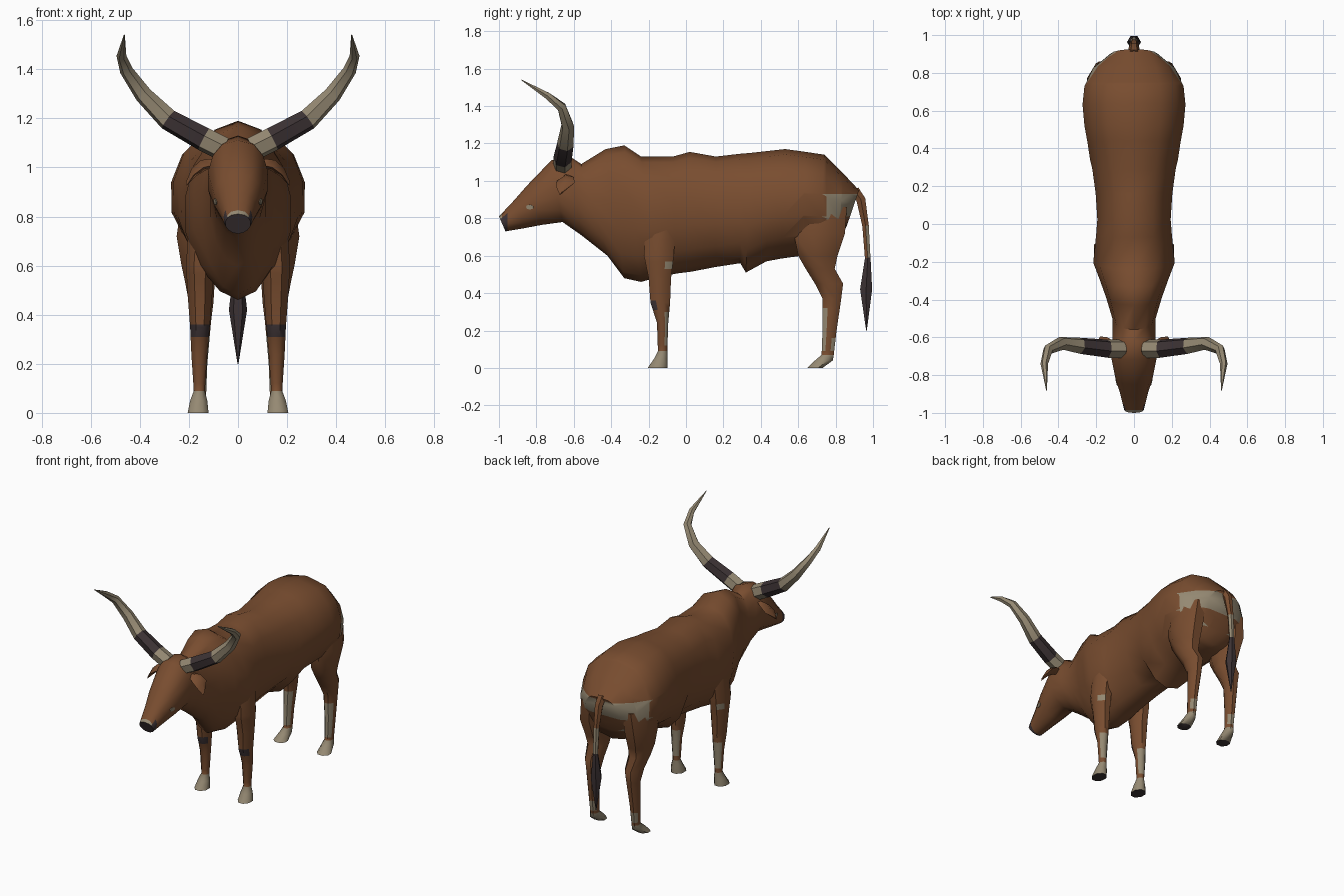
import bpy, bmesh, math
from mathutils import Vector

if "Cube" in bpy.data.objects:
    bpy.data.objects.remove(bpy.data.objects["Cube"])

# Flat colours
MATS = []
for mat_name, col in (("brown_hide", (0.19, 0.074, 0.029)),
                      ("pale_horn", (0.30, 0.25, 0.17)),
                      ("dark_horn", (0.045, 0.032, 0.034))):
    m = bpy.data.materials.new(mat_name)
    m.diffuse_color = (*col, 1)
    m.use_nodes = True
    m.node_tree.nodes["Principled BSDF"].inputs["Base Color"].default_value = m.diffuse_color
    MATS.append(m)
BROWN, PALE, DARK = 0, 1, 2


def loft(name, rings, colour, cuts=(), mirror=False, angle=50):
    """Skin closed rings, cut colour borders, then colour faces by a rule."""
    bm = bmesh.new()
    vs = [[bm.verts.new(p) for p in r] for r in rings]
    n = len(vs[0])
    for a, b in zip(vs, vs[1:]):
        for i in range(n):
            bm.faces.new((a[i], a[(i + 1) % n], b[(i + 1) % n], b[i]))
    bm.faces.new(vs[0])
    bm.faces.new(vs[-1])
    bmesh.ops.recalc_face_normals(bm, faces=bm.faces)
    for axis, value, near in cuts:
        faces = [f for f in bm.faces if near(f.calc_center_median())]
        geom = set(faces)
        for f in faces:
            geom.update(f.verts)
            geom.update(f.edges)
        no = Vector((0, 0, 0))
        no[axis] = 1
        bmesh.ops.bisect_plane(bm, geom=list(geom), plane_co=no * value,
                               plane_no=no, dist=1e-4)
    bm.normal_update()
    for f in bm.faces:
        f.material_index = colour(f.calc_center_median(), f.normal)
    me = bpy.data.meshes.new(name)
    bm.to_mesh(me)
    bm.free()
    for m in MATS:
        me.materials.append(m)
    me.shade_smooth()
    me.set_sharp_from_angle(angle=math.radians(angle))
    ob = bpy.data.objects.new(name, me)
    bpy.context.collection.objects.link(ob)
    if mirror:
        ob.modifiers.new("Mirror", 'MIRROR').use_mirror_merge = False
    return ob


def body_ring(yt, zt, yb, zb, w, n=14):
    pts = []
    for i in range(n):
        a = math.tau * i / n
        s, c = math.sin(a), math.cos(a)
        x = w * math.copysign(abs(s) ** (0.8 if c > -0.1 else 1.1), s)
        t = (1 - c) / 2
        pts.append((x, yt + (yb - yt) * t, zt + (zb - zt) * t))
    return pts


def leg_ring(z, y0, y1, x0, x1, n=8):
    k = 1 / math.cos(math.pi / n)
    return [((x0 + x1) / 2 + (x1 - x0) / 2 * k * math.cos(math.tau * (i + .5) / n),
             (y0 + y1) / 2 + (y1 - y0) / 2 * k * math.sin(math.tau * (i + .5) / n), z)
            for i in range(n)]


def tube(path, n=6):
    """Rings across a path of (x, y, z, radius)."""
    rings = []
    for i, p in enumerate(path):
        d = Vector(path[min(i + 1, len(path) - 1)][:3]) - Vector(path[max(i - 1, 0)][:3])
        u = d.cross(Vector((0, 1, 0.3))).normalized()
        v = d.cross(u).normalized()
        rings.append([Vector(p[:3]) + p[3] * (u * math.cos(math.tau * k / n)
                      + v * math.sin(math.tau * k / n)) for k in range(n)])
    return rings


# Body, neck and head: top y, top z, bottom y, bottom z, half width
BODY = [(-1.0, .81, -.965, .73, .052), (-.92, .895, -.86, .748, .075),
        (-.85, .975, -.77, .765, .10), (-.72, 1.11, -.66, .78, .125),
        (-.62, 1.13, -.56, .71, .115), (-.56, 1.09, -.42, .60, .115),
        (-.43, 1.17, -.33, .48, .15), (-.33, 1.19, -.24, .46, .185),
        (-.24, 1.13, -.15, .485, .22), (-.07, 1.13, -.05, .505, .205),
        (.02, 1.155, .03, .515, .198), (.16, 1.13, .16, .54, .207),
        (.29, 1.145, .29, .56, .225), (.35, 1.15, .32, .51, .237),
        (.44, 1.16, .43, .57, .252), (.53, 1.17, .51, .585, .268),
        (.64, 1.155, .62, .60, .278), (.74, 1.14, .71, .60, .268),
        (.85, 1.03, .79, .62, .22), (.925, .95, .86, .76, .13)]


def body_colour(c, n):
    if c.y < -.985 and n.z > .3 and abs(c.x) < .05:
        return PALE                                   # strip over the nose
    if c.y < -.957 and c.z < .82:
        return DARK                                   # muzzle
    if c.y > .74 and .8 < c.z < .93 or .75 < c.y < .84 and .71 < c.z < .93:
        return PALE                                   # rump patch
    return BROWN


def rump(c):
    return c.y > .6 and c.z > .55


def nose(c):
    return c.y < -.85


body = loft("body", [body_ring(*r) for r in BODY], body_colour,
            [(1, -.955, nose), (1, -.985, nose), (1, .75, rump), (1, .83, rump),
             (2, .93, rump), (2, .81, rump), (2, .71, rump)])


def anywhere(c):
    return True


# Front legs: z, front y, back y, inner x, outer x
FORE = [(.85, -.21, -.05, .09, .195), (.6, -.225, -.065, .10, .212),
        (.48, -.20, -.08, .105, .205), (.35, -.19, -.085, .115, .195),
        (.24, -.155, -.095, .125, .19), (.09, -.15, -.10, .135, .18),
        (.05, -.17, -.10, .125, .195), (0, -.205, -.10, .12, .205)]


def fore_colour(c, n):
    if c.z < .09:
        return DARK if n.z < -.9 else PALE            # hooves
    if .31 < c.z < .36 and n.y < -.5:
        return DARK                                   # knees
    if .12 < c.z < .3 and n.y > .6 or .53 < c.z < .57 and n.x > .3 and n.y > .3:
        return PALE
    return BROWN


loft("front_leg", [leg_ring(*r) for r in FORE], fore_colour,
     [(2, z, anywhere) for z in (.12, .3, .31, .36, .53, .57)], True)

# Hind legs
HIND = [(.86, .58, .86, .08, .23), (.72, .575, .85, .085, .25),
        (.60, .60, .81, .09, .23), (.53, .64, .795, .095, .215),
        (.45, .69, .84, .10, .20), (.37, .73, .83, .11, .19),
        (.20, .73, .805, .125, .185), (.07, .725, .79, .13, .18),
        (.04, .69, .785, .125, .19), (0, .65, .73, .12, .205)]


def hind_colour(c, n):
    if c.z < .07:
        return DARK if n.z < -.9 else PALE
    if .09 < c.z < .32 and n.y < -.6 or .09 < c.z < .16 and n.y > .6:
        return PALE
    return BROWN


loft("hind_leg", [leg_ring(*r) for r in HIND], hind_colour,
     [(2, z, anywhere) for z in (.09, .16, .32)], True)

# Horns with a dark middle band
HORN = [(.06, -.66, 1.075, .05), (.14, -.66, 1.115, .05), (.285, -.645, 1.195, .045),
        (.385, -.632, 1.295, .036), (.455, -.665, 1.395, .027),
        (.475, -.74, 1.455, .02), (.463, -.88, 1.54, .002)]
loft("horn", tube(HORN), lambda c, n: DARK if .14 < c.x < .285 else PALE, mirror=True)

# Drooping leaf ears: centre x, y, z, half width in y, half thickness
EAR = [(.10, -.645, 1.02, .02, .015), (.14, -.645, 1.01, .045, .02),
       (.18, -.645, .98, .05, .015), (.21, -.665, .935, .01, .004)]
ears = [[(x + t * .6, y, z + t), (x, y + w, z + .01), (x - t * .6, y, z - t),
         (x, y - w, z - .01)] for x, y, z, w, t in EAR]
loft("ear", ears, lambda c, n: BROWN, mirror=True)

# Tail and its tuft
TAIL = [(0, .90, .95, .03), (0, .935, .90, .028), (0, .96, .76, .02), (0, .972, .58, .017)]
loft("tail", tube(TAIL), lambda c, n: PALE if n.y > .4 and c.z < .8 else BROWN)
TUFT = [(0, .972, .59, .017), (0, .963, .42, .037), (0, .965, .20, .002)]
loft("tail_tuft", tube(TUFT), lambda c, n: DARK)

# Eyes: thin plates laid on the side of the head
bpy.context.view_layer.update()
hit, loc, nor, _ = body.ray_cast(Vector((1, -.835, .86)), Vector((-1, 0, 0)))
if hit:
    along = Vector((0, 1, 0)).cross(nor).cross(nor).normalized()
    up = nor.cross(along)
    eye = [[loc + nor * h + along * .021 * math.cos(math.tau * i / 8)
            + up * .013 * math.sin(math.tau * i / 8) for i in range(8)]
           for h in (-.003, .004)]
    loft("eye", eye, lambda c, n: PALE, mirror=True)
